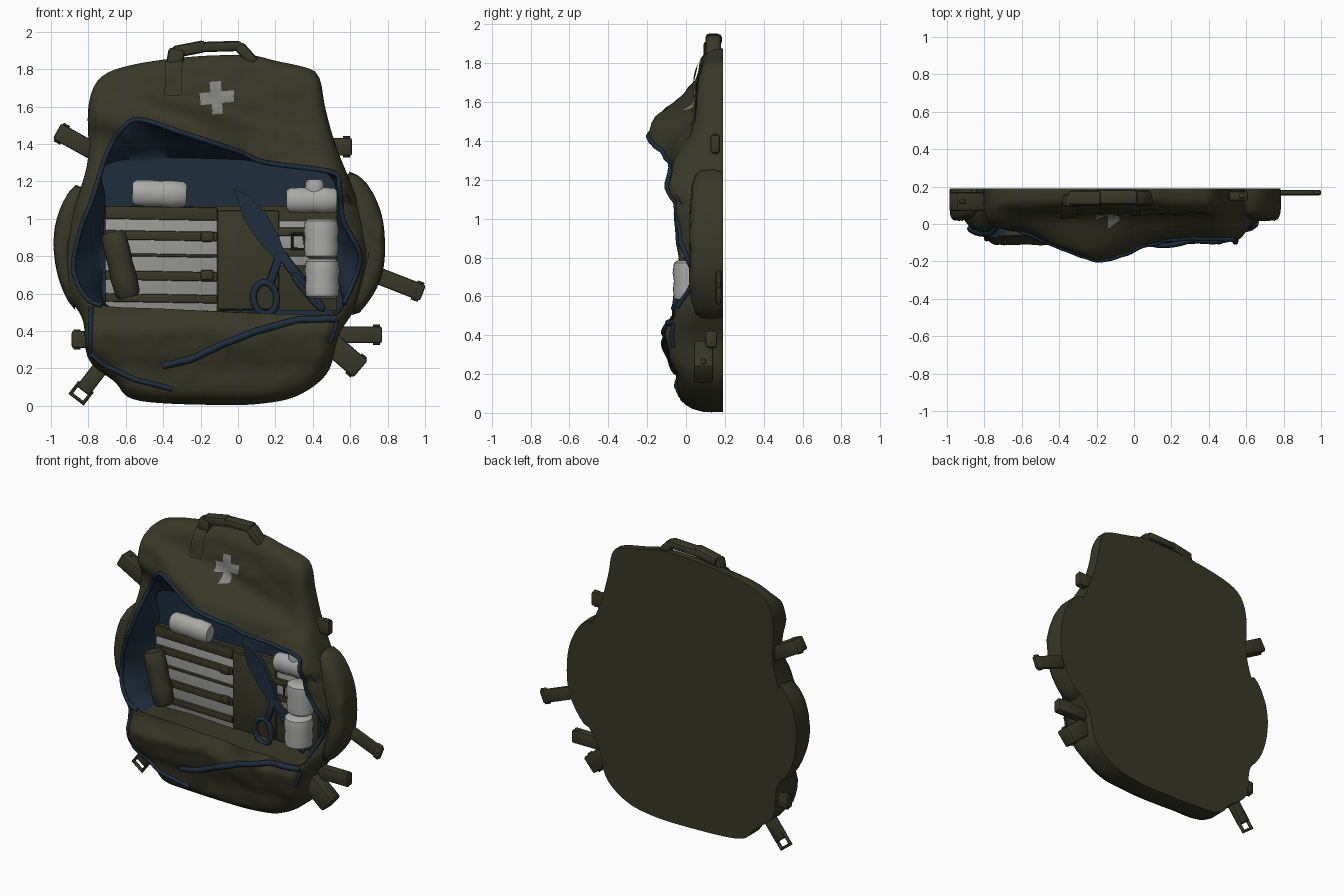
import bpy, bmesh, math
from mathutils import Vector, Matrix, noise
from mathutils.bvhtree import BVHTree

if "Cube" in bpy.data.objects:
    bpy.data.objects.remove(bpy.data.objects["Cube"])

def mat(name, c):
    m = bpy.data.materials.new(name)
    m.diffuse_color = (*c, 1)
    m.use_nodes = True
    m.node_tree.nodes["Principled BSDF"].inputs["Base Color"].default_value = m.diffuse_color
    return m

OLIVE = mat("olive fabric", (0.040, 0.039, 0.021))
NAVY = mat("navy lining", (0.013, 0.027, 0.046))
WHITE = mat("bandage white", (0.40, 0.40, 0.385))
GREY = mat("patch grey", (0.24, 0.24, 0.235))
PALE = mat("pocket lining", (0.31, 0.31, 0.295))
BACK = 0.19

def finish(name, bm, mats, angle=40):
    bmesh.ops.recalc_face_normals(bm, faces=bm.faces[:])
    me = bpy.data.meshes.new(name)
    bm.to_mesh(me)
    bm.free()
    for m in mats:
        me.materials.append(m)
    ob = bpy.data.objects.new(name, me)
    bpy.context.collection.objects.link(ob)
    bpy.ops.object.select_all(action='DESELECT')
    ob.select_set(True)
    bpy.context.view_layer.objects.active = ob
    bpy.ops.object.shade_smooth_by_angle(angle=math.radians(angle))
    return ob

def interp(tab, v):
    for (a, p), (b, q) in zip(tab, tab[1:]):
        if v <= b:
            return p + (q - p) * max(0, (v - a) / (b - a))
    return tab[-1][1]

def loop(pts, c, n):
    """Resample a closed outline by angle about a centre."""
    pol = []
    k = len(pts)
    for i in range(k):
        p0, p1, p2, p3 = (Vector(pts[(i + j) % k]) for j in (-1, 0, 1, 2))
        for s in range(8):
            t = s / 8
            v = p1 + 0.5 * t * (p2 - p0 + t * (2*p0 - 5*p1 + 4*p2 - p3 + t * (3*(p1 - p2) + p3 - p0)))
            d = v - Vector(c)
            pol.append((math.atan2(d.y, d.x), d.length))
    pol.sort()
    pol = [(pol[-1][0] - math.tau, pol[-1][1])] + pol + [(pol[0][0] + math.tau, pol[0][1])]
    out = []
    for i in range(n):
        a = -math.pi + math.tau * i / n
        r = interp(pol, a)
        out.append(Vector((c[0] + r * math.cos(a), c[1] + r * math.sin(a))))
    return out

def loft(bm, rings):
    """Skin a list of rings and cap both ends; returns faces per band."""
    vs = [[bm.verts.new(p) for p in r] for r in rings]
    n = len(vs[0])
    bands = [[bm.faces.new((a[i], a[(i+1) % n], b[(i+1) % n], b[i])) for i in range(n)]
             for a, b in zip(vs, vs[1:])]
    bm.faces.new(vs[0])
    bands.append([bm.faces.new(vs[-1][::-1])])
    return bands

# Main body: flat back, puffy front, open compartment with a hanging upper lip
outer = [(-.27, 1.865), (-.58, 1.82), (-.74, 1.75), (-.80, 1.6), (-.80, 1.35), (-.83, 1.2), (-.90, 1.0),
         (-.93, .8), (-.91, .6), (-.83, .46), (-.80, .25), (-.66, .13), (-.54, .03), (-.1, .005), (.15, .015),
         (.33, .06), (.48, .18), (.54, .38), (.64, .55), (.70, .8), (.68, 1.0), (.60, 1.2), (.52, 1.4),
         (.465, 1.6), (.44, 1.74), (.39, 1.80), (.2, 1.845), (.05, 1.875)]
rim = [(-.52, 1.53), (-.3, 1.46), (0, 1.36), (.15, 1.30), (.5, 1.25), (.54, 1.18), (.56, 1.0), (.61, .9),
       (.655, .78), (.58, .58), (.52, .49), (.3, .49), (0, .50), (-.4, .52), (-.74, .54), (-.84, .62),
       (-.88, .75), (-.84, .95), (-.78, 1.1), (-.70, 1.35), (-.61, 1.49)]
floor = [(-.68, 1.30), (-.1, 1.32), (.3, 1.28), (.5, 1.22), (.53, 1.0), (.53, .7), (.52, .5), (0, .505),
         (-.4, .52), (-.70, .54), (-.72, .8), (-.71, 1.1)]
PROFILE = [(0, 0), (.06, -.035), (.2, -.045), (.3, -.09), (.4, -.11), (.5, -.07), (.6, -.05), (1.15, -.045),
           (1.35, .01), (1.5, .045), (1.7, .06), (1.8, .075), (1.95, .12)]

def front(x, z):
    y = interp(PROFILE, z)
    if z > 1.1:
        amp = .06 + .15 * math.exp(-((x + .22) / .30) ** 2)
        y -= amp * math.exp(-((z - 1.39 + .28 * x) / .125) ** 4)
    if x > .4:
        y += .06 * min(1, (x - .4) / .12) * math.exp(-((z - .68) / .12) ** 2)
    return y + .06 * min(1, max(0, (abs(x + .13) - .70) / .15))

C, N = (-.1, .9), 180
lo, lr, lf = (loop(p, C, N) for p in (outer, rim, floor))
rings = [[(p.x, BACK, p.y) for p in lo]]
for k in range(19):
    t = (k / 18) ** 1.2
    ring = []
    for a, b in zip(lo, lr):
        p = a.lerp(b, t)
        d = min(1, (p - a).length / .10)
        f = max(t, .5 + .5 * math.sqrt(1 - (1 - d) ** 2))
        w = d * (.018 * noise.noise(Vector((p.x * 5 + p.y * 3, 3.1, p.y * 7)))
                 + .007 * noise.noise(Vector((p.x * 14 - p.y * 8, 7.7, p.y * 16))))
        ring.append((p.x, BACK + (front(p.x, p.y) - BACK) * f + w, p.y))
    rings.append(ring)
edge = rings[-1]
for t in (.35, .75, 1):
    rings.append([Vector(e).lerp(Vector((q.x, .15, q.y)), t) for e, q in zip(edge, lf)])
bm = bmesh.new()
bands = loft(bm, rings)
for band in bands[-4:]:
    for f in band:
        f.material_index = 1 if f.calc_center_median().z > .53 else 0
bvh = BVHTree.FromBMesh(bm)
finish("bag_body", bm, [OLIVE, NAVY], 50)

def surf(x, z):
    hit = bvh.ray_cast(Vector((x, -2, z)), Vector((0, 1, 0)))[0]
    return hit.y if hit else .1

def puff(name, pts, c, levels):
    """Soft pouch: an outline shrinking towards the front."""
    l = loop(pts, c, 64)
    bm = bmesh.new()
    loft(bm, [[(c[0] + (p.x - c[0]) * s, y + .01 * noise.noise(Vector((p.x * 8, y, p.y * 8))) * (y < .1),
                c[1] + (p.y - c[1]) * s) for p in l] for y, s in levels])
    return finish(name, bm, [OLIVE], 50)

# Side pockets, kept outside the opening
LV = [(BACK, .97), (.14, 1), (.08, .99), (.05, .93), (.03, .78), (.02, .5)]
puff("left_pocket", [(-.84, 1.19), (-.92, 1.12), (-.98, .95), (-.975, .75), (-.92, .58), (-.84, .49),
                     (-.89, .65), (-.90, .85), (-.85, 1.05)], (-.935, .84), LV)
puff("right_pocket", [(.58, 1.25), (.68, 1.20), (.76, 1.05), (.785, .88), (.77, .7), (.70, .56), (.61, .47),
                      (.645, .62), (.68, .80), (.635, .95), (.58, 1.12)], (.72, .85), LV)

def plate(name, a, b, m, tilt=0, lift=.006, n=12):
    """Thin patch draped on the front surface."""
    bm = bmesh.new()
    c = Vector(((a[0] + b[0]) / 2, (a[1] + b[1]) / 2))
    g = []
    for i in range(n + 1):
        row = []
        for j in range(n + 1):
            p = Vector((a[0] + (b[0] - a[0]) * i / n, a[1] + (b[1] - a[1]) * j / n)) - c
            p = c + Matrix.Rotation(tilt, 2) @ p
            row.append(bm.verts.new((p.x, surf(p.x, p.y) - lift, p.y)))
        g.append(row)
    for i in range(n):
        for j in range(n):
            bm.faces.new((g[i][j], g[i+1][j], g[i+1][j+1], g[i][j+1]))
    return finish(name, bm, [m])

def box(name, p, q, width, y, thick, m, bevel=.012):
    """Band running from p to q in the xz plane."""
    p, q = Vector((p[0], y, p[1])), Vector((q[0], y, q[1]))
    d = q - p
    bm = bmesh.new()
    bmesh.ops.create_cube(bm, size=1, matrix=Matrix.Translation((p + q) / 2)
                          @ Matrix.Rotation(math.atan2(-d.z, d.x), 4, 'Y')
                          @ Matrix.Diagonal((d.length, thick, width, 1)))
    bmesh.ops.bevel(bm, geom=bm.edges[:], offset=min(bevel, thick * .4), segments=2, affect='EDGES', profile=.5)
    return finish(name, bm, [m])

def tube(name, pts, r, m, cyclic=False):
    cu = bpy.data.curves.new(name, 'CURVE')
    cu.dimensions = '3D'
    cu.bevel_depth, cu.bevel_resolution = r, 2
    cu.use_fill_caps = True
    s = cu.splines.new('POLY')
    s.points.add(len(pts) - 1)
    for k, p in zip(s.points, pts):
        k.co = (*p, 1)
    s.use_cyclic_u = cyclic
    cu.materials.append(m)
    ob = bpy.data.objects.new(name, cu)
    bpy.context.collection.objects.link(ob)
    bpy.ops.object.select_all(action='DESELECT')
    ob.select_set(True)
    bpy.context.view_layer.objects.active = ob
    bpy.ops.object.convert(target='MESH')
    bpy.ops.object.shade_smooth_by_angle(angle=math.radians(50))

def roll(name, p, q, r, y, m, flat=.8):
    """Soft rolled cylinder with rounded, slightly lumpy sides."""
    p, q = Vector((p[0], y, p[1])), Vector((q[0], y, q[1]))
    d = (q - p).normalized()
    side = d.cross(Vector((0, 1, 0)))
    rr = []
    for t, s in ((0, .75), (.06, .95), (.3, 1), (.5, .95), (.7, 1.02), (.94, .95), (1, .75)):
        c = p.lerp(q, t)
        rr.append([c + side * r * s * math.cos(a) + Vector((0, r * s * flat * math.sin(a), 0))
                   for a in (math.tau * i / 24 for i in range(24))])
    bm = bmesh.new()
    loft(bm, rr)
    return finish(name, bm, [m])

# Navy piping round the opening and the lower flap
start = next(i for i in range(N) if edge[i][2] > .5 and edge[i][0] > .4)
run = edge[start:] + edge[:start]
tube("opening_piping", [p for p in run if p[2] > .535 or p[0] < -.75], .013, NAVY)

def drape(name, pts, r, n=10):
    out = []
    for a, b in zip(pts, pts[1:]):
        for i in range(n):
            v = Vector(a).lerp(Vector(b), i / n)
            out.append((v.x, surf(v.x, v.y) - .002, v.y))
    tube(name, out, r, NAVY)

drape("flap_zip", [(.525, .465), (.32, .46), (.1, .40), (-.08, .33), (-.25, .25), (-.42, .21)], .019)
drape("flap_side_zip", [(-.785, .53), (-.79, .28), (-.72, .22), (-.55, .14), (-.33, .085)], .014)
drape("flap_right_zip", [(.53, .46), (.52, .42), (.49, .33)], .012)

# Patch panel and cross
plate("handle_panel", (-.30, 1.66), (.03, 1.85), OLIVE, 0, .004)
plate("cross_upright", (-.145, 1.56), (-.085, 1.735), GREY, .08, .009)
plate("cross_arms", (-.205, 1.615), (-.02, 1.68), GREY, .08, .0095)

# Carry handle
plate("handle_left", (-.39, 1.66), (-.30, 1.85), OLIVE, -.03, .02)
box("handle_left_turn", (-.345, 1.80), (-.325, 1.91), .09, .125, .07, OLIVE, .02)
box("handle_grip", (-.35, 1.89), (-.17, 1.925), .065, .14, .08, OLIVE, .02)
box("handle_grip_right", (-.21, 1.918), (.02, 1.925), .055, .145, .08, OLIVE, .02)
box("handle_right", (0, 1.93), (.09, 1.83), .06, .14, .08, OLIVE, .02)

# Webbing straps; the lower left one ends in an open buckle
for name, p, q, w, y, t in (
        ("upper_left", (-.77, 1.36), (-.95, 1.46), .095, .12, .10), ("upper_right", (.48, 1.385), (.59, 1.385), .095, .15, .05),
        ("middle_right", (.74, .70), (.97, .61), .09, .168, .03), ("low_right", (.54, .38), (.75, .38), .09, .13, .06),
        ("corner_right", (.50, .33), (.64, .21), .12, .09, .10), ("low_left", (-.77, .355), (-.87, .355), .09, .13, .06),
        ("corner_left", (-.73, .21), (-.83, .08), .085, .13, .05)):
    d = (Vector(q) - Vector(p)).normalized()
    s = Vector((-d.y, d.x)) * w * .5
    is_open = name == "corner_left"
    box(name + "_strap", p, q if is_open else Vector(q) + d * .02, w, y, t, OLIVE)
    e, f = Vector(q) - d * .02, Vector(q) + d * (.05 if is_open else .0)
    tube(name + "_buckle", [(v.x, y, v.y) for v in (e - s, e + s, f + s, f - s)], .013, OLIVE, True)

# Inner organiser: pale pocket with olive webbing, plain pouch, right pocket
box("organiser_panel", (-.71, .79), (.53, .79), .56, .135, .03, OLIVE, .004)
box("pale_pocket_left", (-.71, .755), (-.11, .755), .50, .12, .02, PALE, .004)
box("pale_pocket_right", (.22, .87), (.38, .87), .24, .12, .02, PALE, .004)
for i, (z, w) in enumerate(((1.035, .07), (.915, .05), (.81, .016), (.70, .05), (.58, .045))):
    box("webbing_%d" % i, (-.71, z), (-.11, z - .01), w, .105, .025, OLIVE, .008)
for i, z in enumerate((.93, .82)):
    box("right_webbing_%d" % i, (.21, z), (.38, z), .045, .105, .025, OLIVE, .008)
box("plain_pouch", (-.11, .78), (.22, .78), .53, .11, .03, OLIVE)
for i, z in enumerate((.905, .70)):
    box("webbing_clip_%d" % i, (-.20, z), (-.13, z), .055, .095, .03, OLIVE)
tube("buckle_ring", [(x, .09, z) for x, z in ((.29, .84), (.36, .84), (.35, .92), (.29, .92))], .008, OLIVE, True)

# Rolled supplies
roll("bandage_left", (-.565, 1.14), (-.275, 1.13), .072, .09, WHITE)
roll("bandage_top_right", (.26, 1.10), (.53, 1.10), .068, .05, WHITE)
roll("bandage_bump", (.41, 1.07), (.41, 1.21), .05, .05, WHITE)
roll("bandage_middle_right", (.445, .79), (.445, 1.0), .092, .05, WHITE, .85)
roll("bandage_low_right", (.45, .575), (.45, .785), .092, .025, WHITE, 1.0)
roll("olive_pouch", (-.67, .93), (-.585, .58), .07, .03, OLIVE, 1.0)

# Scissors: leaf-shaped blades, crossing shanks, one wide and one narrow grip
bm = bmesh.new()
blade = [(-.02, 1.16), (.05, 1.13), (.15, 1.03), (.22, .90), (.27, .76), (.21, .77), (.11, .88), (.03, 1.00)]
loft(bm, [[(x, y, z) for x, z in blade] for y in (.095, .065)])
finish("scissor_blades", bm, [NAVY])
box("scissor_shank_left", (.23, .82), (.165, .64), .045, .075, .03, NAVY)
box("scissor_shank_right", (.23, .81), (.345, .66), .055, .075, .03, NAVY)
for name, cx, cz, a, b, tilt in (("left", .145, .575, .062, .085, .1), ("right", .375, .61, .032, .11, -.55)):
    u, v = Vector((math.cos(tilt), math.sin(tilt))) * a, Vector((-math.sin(tilt), math.cos(tilt))) * b
    if name == "right":
        v = Vector((.07, -.09))
    tube("scissor_grip_" + name,
         [(cx + u.x * math.cos(t) + v.x * math.sin(t), .07, cz + u.y * math.cos(t) + v.y * math.sin(t))
          for t in (math.tau * i / 28 for i in range(28))], .018, NAVY, True)
